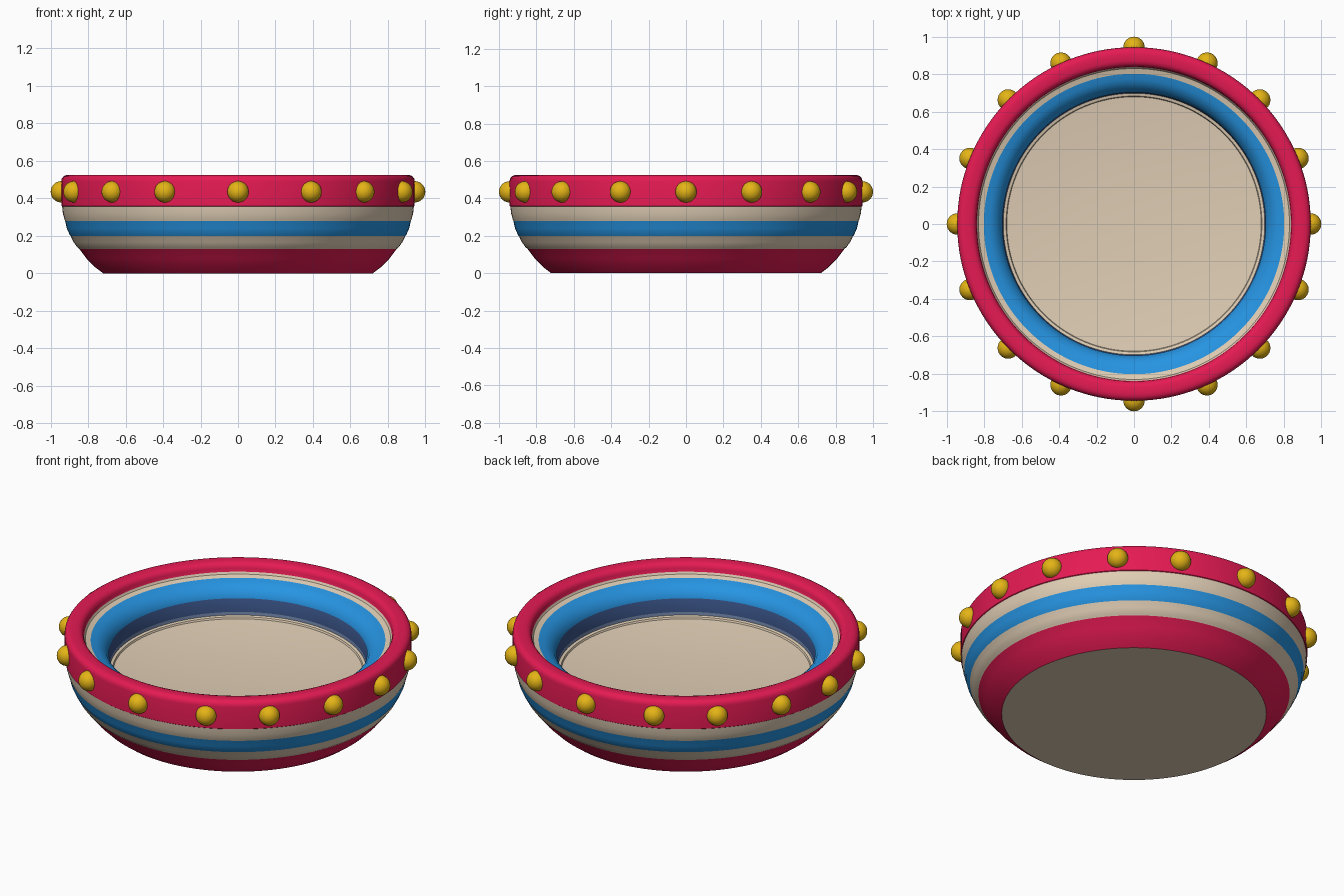
import bpy, bmesh
from math import sin, cos, tau, radians

if "Cube" in bpy.data.objects:
    bpy.data.objects.remove(bpy.data.objects["Cube"])


def material(name, srgb):
    linear = [((c / 255 + 0.055) / 1.055) ** 2.4 for c in srgb]
    mat = bpy.data.materials.new(name)
    mat.use_nodes = True
    mat.diffuse_color = (*linear, 1)
    mat.node_tree.nodes["Principled BSDF"].inputs["Base Color"].default_value = (*linear, 1)
    return mat


RED, CREAM, BLUE, NAVY, SLATE = range(5)
bowl_colours = [material("crimson", (229, 26, 83)), material("cream", (224, 206, 181)),
                material("sky blue", (38, 148, 226)), material("navy blue", (58, 84, 136)),
                material("slate blue", (116, 136, 172))]
gold = material("gold", (228, 180, 22))


def finish(name, bm, mats, angle):
    bmesh.ops.recalc_face_normals(bm, faces=bm.faces)
    mesh = bpy.data.meshes.new(name)
    bm.to_mesh(mesh)
    bm.free()
    for mat in mats:
        mesh.materials.append(mat)
    obj = bpy.data.objects.new(name, mesh)
    bpy.context.collection.objects.link(obj)
    bpy.ops.object.select_all(action="DESELECT")
    obj.select_set(True)
    bpy.context.view_layer.objects.active = obj
    bpy.ops.object.shade_smooth_by_angle(angle=radians(angle))
    return obj


# Bowl: bands of (colour, radius-height points), from the underside round to the floor
bands = [
    (CREAM, [(0, 0), (0.72, 0)]),
    (RED, [(0.76, 0.03), (0.81, 0.08), (0.847, 0.13)]),
    (CREAM, [(0.857, 0.138), (0.877, 0.165), (0.893, 0.198)]),
    (BLUE, [(0.898, 0.204), (0.914, 0.24), (0.923, 0.28)]),
    (CREAM, [(0.926, 0.286), (0.935, 0.32), (0.939, 0.357)]),
    (RED, [(0.943, 0.36), (0.944, 0.49), (0.941, 0.505), (0.933, 0.516), (0.921, 0.523),
           (0.905, 0.525), (0.872, 0.524), (0.856, 0.519), (0.846, 0.509), (0.84, 0.495),
           (0.838, 0.475)]),
    (CREAM, [(0.83, 0.464), (0.802, 0.455)]),
    (BLUE, [(0.77, 0.447), (0.745, 0.434), (0.722, 0.412), (0.703, 0.378)]),
    (NAVY, [(0.7, 0.298)]),
    (SLATE, [(0.698, 0.28)]),
    (CREAM, [(0.683, 0.276), (0.679, 0.266), (0.5, 0.246), (0.25, 0.232), (0, 0.228)]),
]
SEGMENTS = 128
bm = bmesh.new()
previous = None
for colour, points in bands:
    for r, z in points:
        count = SEGMENTS if r else 1
        ring = [bm.verts.new((r * cos(tau * i / count), r * sin(tau * i / count), z))
                for i in range(count)]
        if previous:
            for i in range(SEGMENTS):
                j = i + 1
                corners = [previous[i % len(previous)], previous[j % len(previous)],
                           ring[j % count], ring[i % count]]
                face = bm.faces.new(list(dict.fromkeys(corners)))
                face.material_index = colour
        previous = ring
finish("bowl", bm, bowl_colours, 32)

# Round studs around the rim, one quarter's spacing turned and mirrored
quarter = [0, 21.8, 44.6, 65.6]
angles = quarter + [180 - a for a in quarter]
angles += [-a for a in angles if a % 180] + [90, -90]
for i, a in enumerate(angles):
    bm = bmesh.new()
    bmesh.ops.create_uvsphere(bm, u_segments=24, v_segments=16, radius=0.057)
    stud = finish(f"stud_{i + 1:02d}", bm, [gold], 60)
    stud.location = (0.943 * cos(radians(a)), 0.943 * sin(radians(a)), 0.435)
